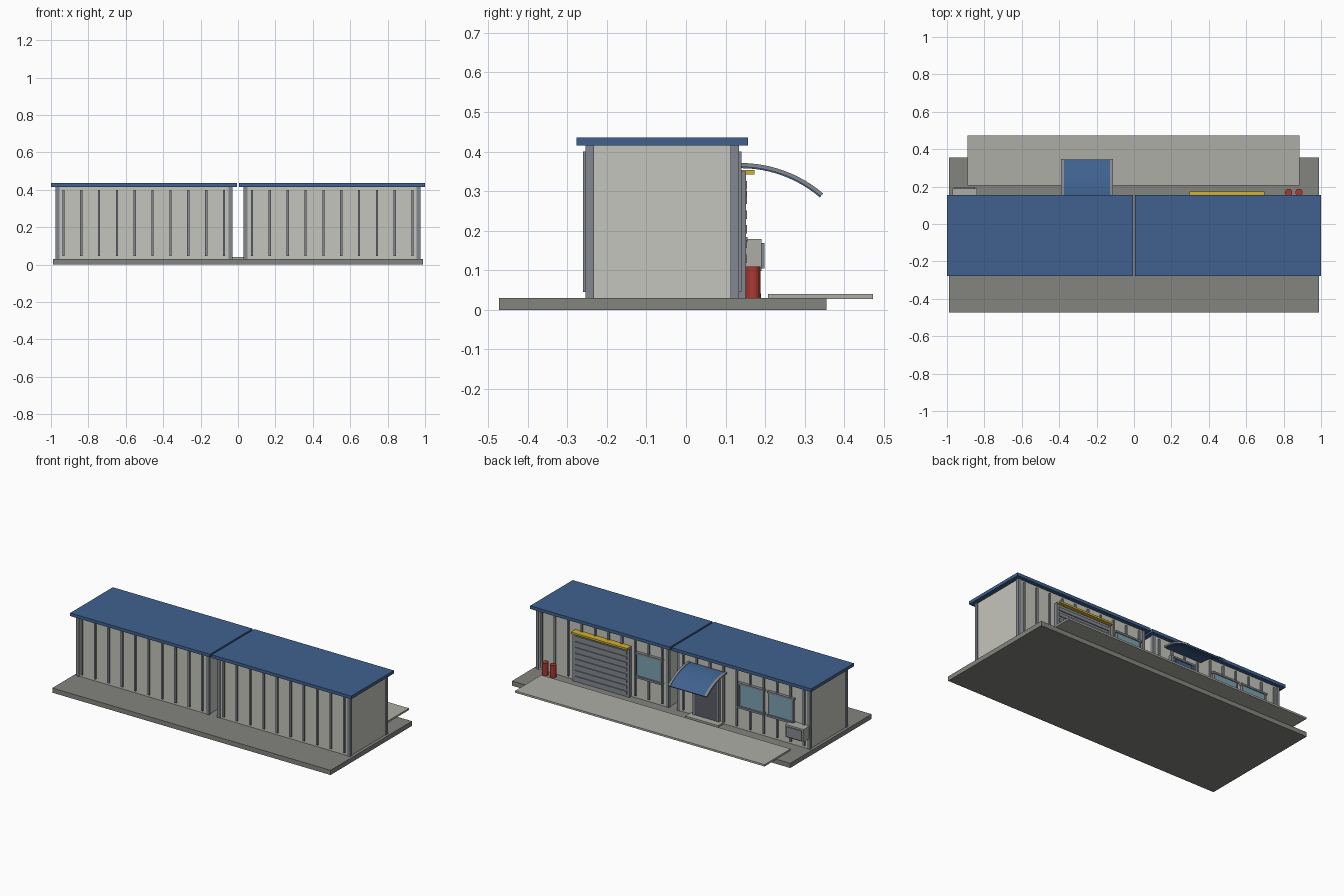
import bpy, bmesh, math

if "Cube" in bpy.data.objects:
    bpy.data.objects.remove(bpy.data.objects["Cube"])


def mat(name, r, g, b):
    m = bpy.data.materials.new(name)
    m.diffuse_color = (r, g, b, 1)
    m.use_nodes = True
    m.node_tree.nodes["Principled BSDF"].inputs["Base Color"].default_value = m.diffuse_color
    return m


BLUE = mat("roof_blue", 0.05, 0.12, 0.27)
WALL = mat("wall_grey", 0.56, 0.56, 0.51)
TRIM = mat("trim_grey", 0.23, 0.25, 0.28)
SLAB = mat("slab_grey", 0.23, 0.23, 0.21)
PALE = mat("apron_grey", 0.42, 0.42, 0.38)
DARK = mat("door_grey", 0.1, 0.11, 0.13)
GLASS = mat("glass_blue", 0.2, 0.36, 0.44)
YELLOW = mat("yellow", 0.65, 0.45, 0.03)
RED = mat("red", 0.4, 0.04, 0.03)


def finish(name, bm, material):
    bmesh.ops.recalc_face_normals(bm, faces=bm.faces)
    me = bpy.data.meshes.new(name)
    bm.to_mesh(me)
    bm.free()
    me.materials.append(material)
    ob = bpy.data.objects.new(name, me)
    bpy.context.collection.objects.link(ob)
    return ob


def boxes(name, material, *spans):
    """One object from boxes given as (x0, x1, y0, y1, z0, z1)."""
    bm = bmesh.new()
    for x0, x1, y0, y1, z0, z1 in spans:
        for v in bmesh.ops.create_cube(bm, size=1)["verts"]:
            v.co = (x0 if v.co.x < 0 else x1,
                    y0 if v.co.y < 0 else y1,
                    z0 if v.co.z < 0 else z1)
    return finish(name, bm, material)


def cylinder(name, material, x, y, z0, z1, r):
    bm = bmesh.new()
    bmesh.ops.create_cone(bm, cap_ends=True, segments=16, radius1=r, radius2=r, depth=z1 - z0)
    bmesh.ops.translate(bm, verts=bm.verts, vec=(x, y, (z0 + z1) / 2))
    return finish(name, bm, material)


def arc_strip(name, material, x0, x1, r_in, r_out, steps=12):
    """Curved strip sweeping down and outward from the back wall."""
    bm = bmesh.new()
    cy, cz, end = 0.138, 0.05, math.radians(40.5)
    angles = [end * i / steps for i in range(steps + 1)]
    profile = [(r_out, a) for a in angles] + [(r_in, a) for a in reversed(angles)]
    face = bm.faces.new([bm.verts.new((x0, cy + r * math.sin(a), cz + r * math.cos(a)))
                         for r, a in profile])
    new = bmesh.ops.extrude_face_region(bm, geom=[face])["geom"]
    bmesh.ops.translate(bm, verts=[v for v in new if isinstance(v, bmesh.types.BMVert)],
                        vec=(x1 - x0, 0, 0))
    return finish(name, bm, material)


# Ground
boxes("base_slab", SLAB, (-0.99, 0.99, -0.473, 0.355, 0, 0.03))
boxes("apron", PALE, (-0.89, 0.885, 0.207, 0.473, 0.028, 0.04))

# Two mirrored building modules
for side, s in (("left", -1), ("right", 1)):
    def span(a, b):
        return min(s * a, s * b), max(s * a, s * b)

    boxes(side + "_body", WALL, (*span(0.033, 0.97), -0.25, 0.13, 0.03, 0.416))
    boxes(side + "_roof", BLUE, (*span(0.006, 1.0), -0.277, 0.156, 0.415, 0.435))
    boxes(side + "_corner_posts", TRIM,
          *[(*span(a, a + 0.021), y, y + 0.021, 0.03, 0.416)
            for a in (0.029, 0.954) for y in (-0.254, 0.113)])
    ribs = [0.075 + 0.0954 * i for i in range(10)]
    boxes(side + "_front_ribs", TRIM,
          *[(*span(x - 0.006, x + 0.006), -0.26, -0.249, 0.045, 0.4) for x in ribs])
    boxes(side + "_back_ribs", TRIM,
          *[(*span(x - 0.006, x + 0.006), 0.129, 0.14, 0.045, 0.4) for x in ribs])

# Windows with frame, header and sill
for i, x in enumerate((0.16, -0.565, -0.775)):
    w, z0, z1 = 0.083, 0.18, 0.325
    boxes(f"window_{i}_glass", GLASS, (x - w, x + w, 0.129, 0.144, z0, z1))
    boxes(f"window_{i}_frame", TRIM,
          (x - w - 0.012, x + w + 0.012, 0.129, 0.15, z1 - 0.004, z1 + 0.008),
          (x - w - 0.012, x + w + 0.012, 0.129, 0.155, z0 - 0.008, z0 + 0.004),
          (x - w - 0.006, x - w + 0.004, 0.129, 0.148, z0, z1),
          (x + w - 0.004, x + w + 0.006, 0.129, 0.148, z0, z1))

# Roller shutter with slats and yellow header
boxes("shutter_panel", TRIM, (0.305, 0.695, 0.129, 0.148, 0.03, 0.345))
boxes("shutter_slats", TRIM,
      *[(0.315, 0.685, 0.145, 0.154, 0.045 + 0.037 * i, 0.066 + 0.037 * i) for i in range(8)])
boxes("shutter_guides", TRIM,
      (0.298, 0.315, 0.129, 0.151, 0.03, 0.35), (0.685, 0.702, 0.129, 0.151, 0.03, 0.35))
boxes("shutter_header", YELLOW, (0.298, 0.698, 0.129, 0.173, 0.342, 0.354))

# Entrance door, blue panel and step
boxes("door", DARK, (-0.325, -0.165, 0.129, 0.148, 0.03, 0.31))
boxes("door_frame", TRIM,
      (-0.338, -0.325, 0.129, 0.151, 0.03, 0.32), (-0.165, -0.152, 0.129, 0.151, 0.03, 0.32),
      (-0.338, -0.152, 0.129, 0.151, 0.31, 0.322))
boxes("door_panel", BLUE, (-0.305, -0.185, 0.14, 0.154, 0.268, 0.302))
boxes("door_step", PALE, (-0.362, -0.13, 0.129, 0.19, 0.02, 0.042))

# Curved canopy
arc_strip("canopy_sheet", BLUE, -0.382, -0.118, 0.308, 0.318)
for name, x in (("canopy_rail_left", -0.389), ("canopy_rail_right", -0.129)):
    arc_strip(name, TRIM, x, x + 0.016, 0.311, 0.321)

# Air unit
boxes("air_unit", PALE, (-0.97, -0.84, 0.129, 0.191, 0.098, 0.179))
boxes("air_unit_grille", TRIM, (-0.96, -0.85, 0.19, 0.198, 0.105, 0.169))

# Gas cylinders
for i, x in enumerate((0.827, 0.882)):
    cylinder(f"gas_cylinder_{i}", RED, x, 0.169, 0.03, 0.11, 0.019)
